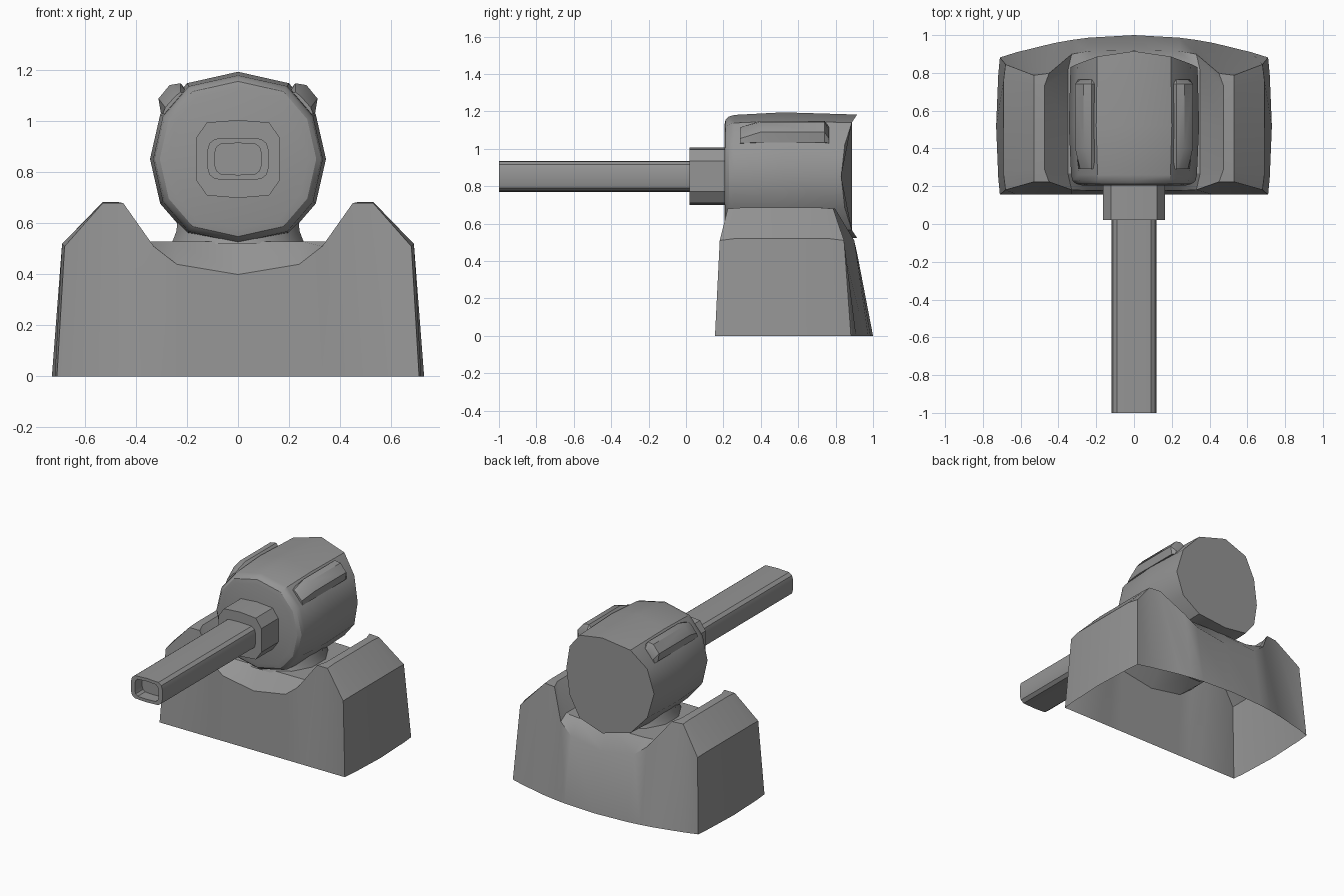
import bpy, bmesh, math

if "Cube" in bpy.data.objects:
    bpy.data.objects.remove(bpy.data.objects["Cube"])

grey = bpy.data.materials.new("plain grey")
grey.diffuse_color = (0.30, 0.30, 0.30, 1)
grey.use_nodes = True
grey.node_tree.nodes["Principled BSDF"].inputs["Base Color"].default_value = grey.diffuse_color


def finish(name, bm, angle=30):
    bmesh.ops.recalc_face_normals(bm, faces=bm.faces)
    me = bpy.data.meshes.new(name)
    bm.to_mesh(me)
    bm.free()
    me.materials.append(grey)
    ob = bpy.data.objects.new(name, me)
    bpy.context.collection.objects.link(ob)
    bpy.ops.object.select_all(action='DESELECT')
    ob.select_set(True)
    bpy.context.view_layer.objects.active = ob
    bpy.ops.object.shade_smooth_by_angle(angle=math.radians(angle))
    return ob


def loft(name, rings, cap_start=True, cap_end=True, angle=30):
    """Skin closed rings of 3D points."""
    bm = bmesh.new()
    vs = [[bm.verts.new(p) for p in r] for r in rings]
    n = len(vs[0])
    for a, b in zip(vs, vs[1:]):
        for i in range(n):
            bm.faces.new((a[i], a[(i + 1) % n], b[(i + 1) % n], b[i]))
    if cap_start:
        bm.faces.new(vs[0])
    if cap_end:
        bm.faces.new(vs[-1])
    return finish(name, bm, angle)


CZ = 0.853  # gun axis height


def mirror4(quarter):
    """Top-to-side quarter outline, starting on x = 0, mirrored into a full ring."""
    right = quarter + [(x, -z) for x, z in reversed(quarter) if z > 0]
    return right + [(-x, z) for x, z in reversed(right) if x > 0]


def ring(outline, y, sx=1, sz=1):
    return [(x * sx, y, CZ + z * sz) for x, z in outline]


# --- saddle-shaped base shell, open underneath ---
rim = [(.68, .51), (.53, .68), (.45, .68), (.33, .51), (.24, .44), (0, .40)]
mid = [(.69, .52), (.53, .685), (.475, .685), (.35, .53), (.25, .53), (0, .53)]
foot = [(.71, 0), (.62, 0), (.42, 0), (.33, 0), (.24, 0), (0, 0)]


def y_front(x, z):
    return .155 + .05 * z + .2 * max(0, z - .51)


def y_back(x, z):
    return 1 - .235 * x * x - .2 * z * (1 - .8 * x) - .4 * max(0, z - .51)


def base_row(profile, f):
    pts = []
    for (x, z), (rx, rz) in zip(profile, rim):
        ref = (x, z) if f in (0, 1) else (rx, rz)
        a, b = y_front(*ref), y_back(*ref)
        pts.append((x, a + (b - a) * f, z))
    return pts + [(-x, y, z) for x, y, z in reversed(pts[:-1])]


rows = [base_row(foot, 0), base_row(rim, 0), base_row(mid, .12), base_row(mid, .5),
        base_row(mid, .88), base_row(rim, 1), base_row(foot, 1)]
bm = bmesh.new()
grid = [[bm.verts.new(p) for p in r] for r in rows]
for a, b in zip(grid, grid[1:]):
    for i in range(len(a) - 1):
        bm.faces.new((a[i], a[i + 1], b[i + 1], b[i]))
for c, s in ((0, 1), (-1, -1)):  # bowed side walls
    low = [grid[0][c]]
    for k, f in ((2, .12), (3, .5), (4, .88)):
        low.append(bm.verts.new((s * (.71 + .02 * (1 - ((f - .5) / .5) ** 2)),
                                 .155 + .725 * f, 0)))
    low.append(grid[6][c])
    top = [grid[k][c] for k in range(1, 6)]
    for i in range(4):
        bm.faces.new((low[i], low[i + 1], top[i + 1], top[i]))
finish("base_shell", bm)

# --- pedestal between base and turret ---
ang = [2 * math.pi * (i + .5) / 12 for i in range(12)]
loft("pedestal", [[(r * math.cos(a), .52 + r * 1.05 * math.sin(a), z) for a in ang]
                  for r, z in ((.27, .52), (.25, .57), (.24, .66))], cap_start=False)

# --- twelve-sided turret body with rounded front and bowed back ---
body = mirror4([(0, .342), (.2, .297), (.305, .175), (.345, 0)])
rings = [ring(body, .205, .80, .80), ring(body, .212, .89, .89), ring(body, .23, .945, .935),
         ring(body, .26, .965, .96), ring(body, .52)]
rings.append([(x * .975, .915 - .085 * (x / .345) ** 2, CZ + z * .965) for x, z in body])
loft("turret_body", rings)

# --- collar and hollow barrel ---
collar = mirror4([(0, .153), (.122, .143), (.165, .082)])
loft("barrel_collar", [ring(collar, .02), ring(collar, .23)])
barrel = mirror4([(0, .083), (.09, .079), (.112, .062), (.12, .035)])
loft("barrel", [ring(barrel, -.92, .75, .75), ring(barrel, -1, .75, .75),
                ring(barrel, -1), ring(barrel, .04)])

# --- wedge ribs on the turret shoulders ---
for side, s in (("right", 1), ("left", -1)):
    full = [(.2, 1.12), (.225, 1.15), (.268, 1.143), (.312, 1.09), (.303, 1.035), (.27, 1.03)]
    tip = [(.2, 1.11), (.225, 1.115), (.245, 1.10), (.285, 1.055), (.295, 1.03), (.27, 1.02)]
    loft(side + "_shoulder_rib",
         [[(s * x, y, z) for x, z in prof]
          for prof, y in ((tip, .29), (full, .40), (full, .74), (tip, .765))])
